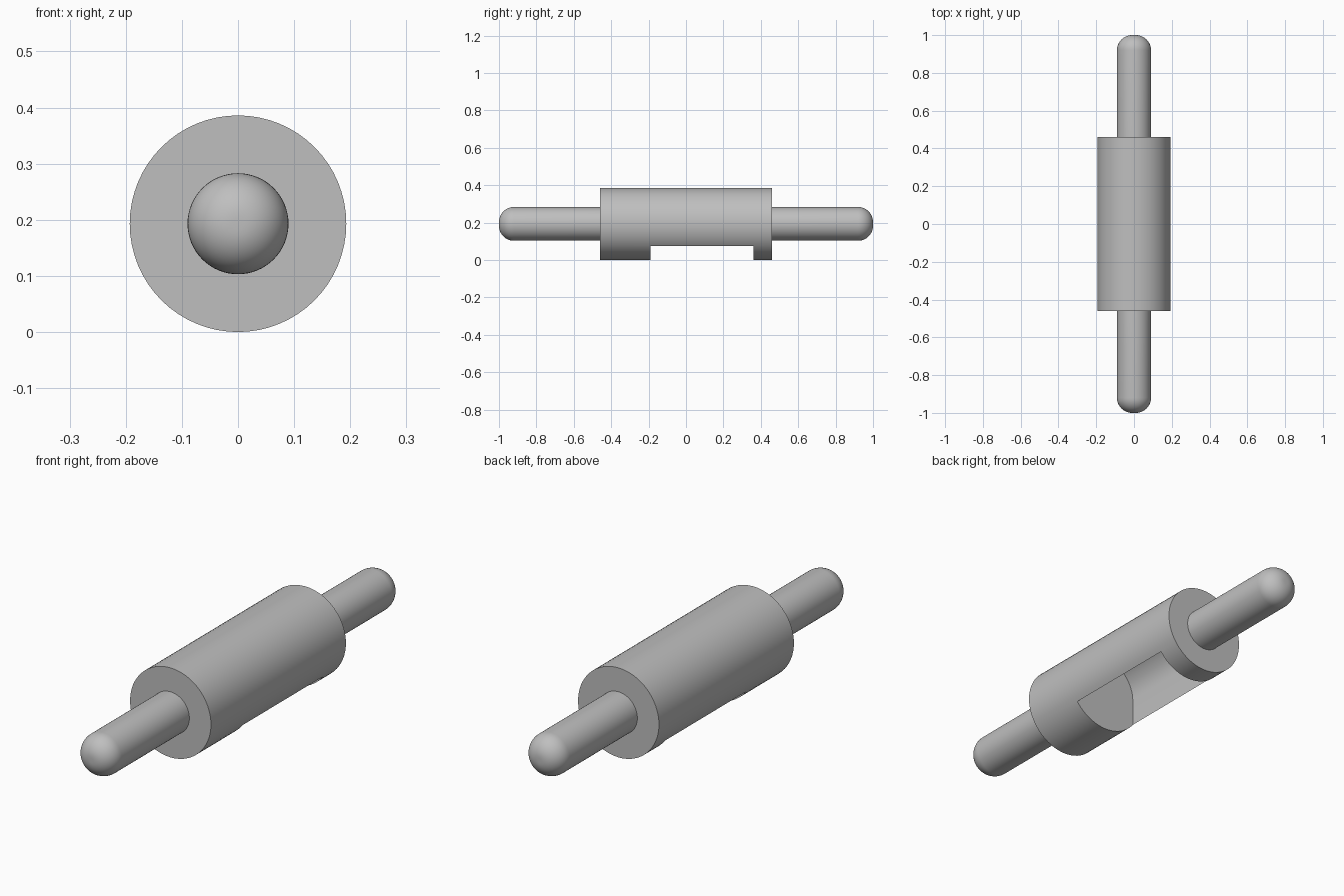
import bpy
import bmesh
import math
from mathutils import Matrix

if "Cube" in bpy.data.objects:
    bpy.data.objects.remove(bpy.data.objects["Cube"], do_unlink=True)

AXIS_Z = 0.193      # height of the common axis
BODY_R = 0.193
BODY_END = 0.46
PIN_R = 0.09
FILLET = 0.08
BORE_R = 0.153
SEGMENTS = 64

grey = bpy.data.materials.new("plain grey")
grey.use_nodes = True
colour = (0.52, 0.52, 0.52, 1)
grey.diffuse_color = colour
grey.node_tree.nodes["Principled BSDF"].inputs["Base Color"].default_value = colour


def make_object(name, bm):
    bmesh.ops.recalc_face_normals(bm, faces=bm.faces)
    mesh = bpy.data.meshes.new(name)
    bm.to_mesh(mesh)
    bm.free()
    mesh.materials.append(grey)
    obj = bpy.data.objects.new(name, mesh)
    bpy.context.collection.objects.link(obj)
    return obj


def activate(obj):
    bpy.ops.object.select_all(action="DESELECT")
    obj.select_set(True)
    bpy.context.view_layer.objects.active = obj


def smooth(obj):
    activate(obj)
    bpy.ops.object.shade_smooth_by_angle(angle=math.radians(35))


def extrude_profile(name, points, y0, y1):
    """Closed x-z profile pushed along y."""
    bm = bmesh.new()
    face = bm.faces.new([bm.verts.new((x, y0, z)) for x, z in points])
    side = bmesh.ops.extrude_face_region(bm, geom=[face])["geom"]
    verts = [v for v in side if isinstance(v, bmesh.types.BMVert)]
    bmesh.ops.translate(bm, vec=(0, y1 - y0, 0), verts=verts)
    return make_object(name, bm)


def arc(radius, start, end, steps):
    return [(radius * math.cos(start + (end - start) * i / steps),
             AXIS_Z + radius * math.sin(start + (end - start) * i / steps))
            for i in range(steps + 1)]


# Cylindrical housing
body = extrude_profile("housing", arc(BODY_R, 0, math.tau, SEGMENTS)[:-1],
                       -BODY_END, BODY_END)

# Round-topped pocket, open at the underside
pocket = arc(BORE_R, 0, math.pi, SEGMENTS // 2) + [(-BORE_R, -0.1), (BORE_R, -0.1)]
cutter = extrude_profile("pocket_cutter", pocket, -0.19, 0.36)
cutter.hide_render = True
cut = body.modifiers.new("pocket", "BOOLEAN")
cut.operation = "DIFFERENCE"
cut.solver = "EXACT"
cut.object = cutter
activate(body)
bpy.ops.object.modifier_apply(modifier=cut.name)
bpy.data.objects.remove(cutter, do_unlink=True)
smooth(body)


# Round-nosed pins, turned about the axis
def make_pin(name, sign):
    bm = bmesh.new()
    profile = [(0, BODY_END - 0.04), (PIN_R, BODY_END - 0.04)]
    for i in range(13):
        a = math.pi / 2 * i / 12
        profile.append((PIN_R - FILLET + FILLET * math.cos(a),
                        1 - FILLET + FILLET * math.sin(a)))
    profile.append((0, 1))
    verts = [bm.verts.new((r, sign * y, 0)) for r, y in profile]
    edges = [bm.edges.new(pair) for pair in zip(verts, verts[1:])]
    bmesh.ops.spin(bm, geom=verts + edges, cent=(0, 0, 0), axis=(0, 1, 0),
                   angle=math.tau, steps=SEGMENTS, use_duplicate=False)
    bmesh.ops.remove_doubles(bm, verts=bm.verts, dist=0.0001)
    bm.transform(Matrix.Translation((0, 0, AXIS_Z)))
    smooth(make_object(name, bm))


make_pin("front_pin", -1)
make_pin("back_pin", 1)
